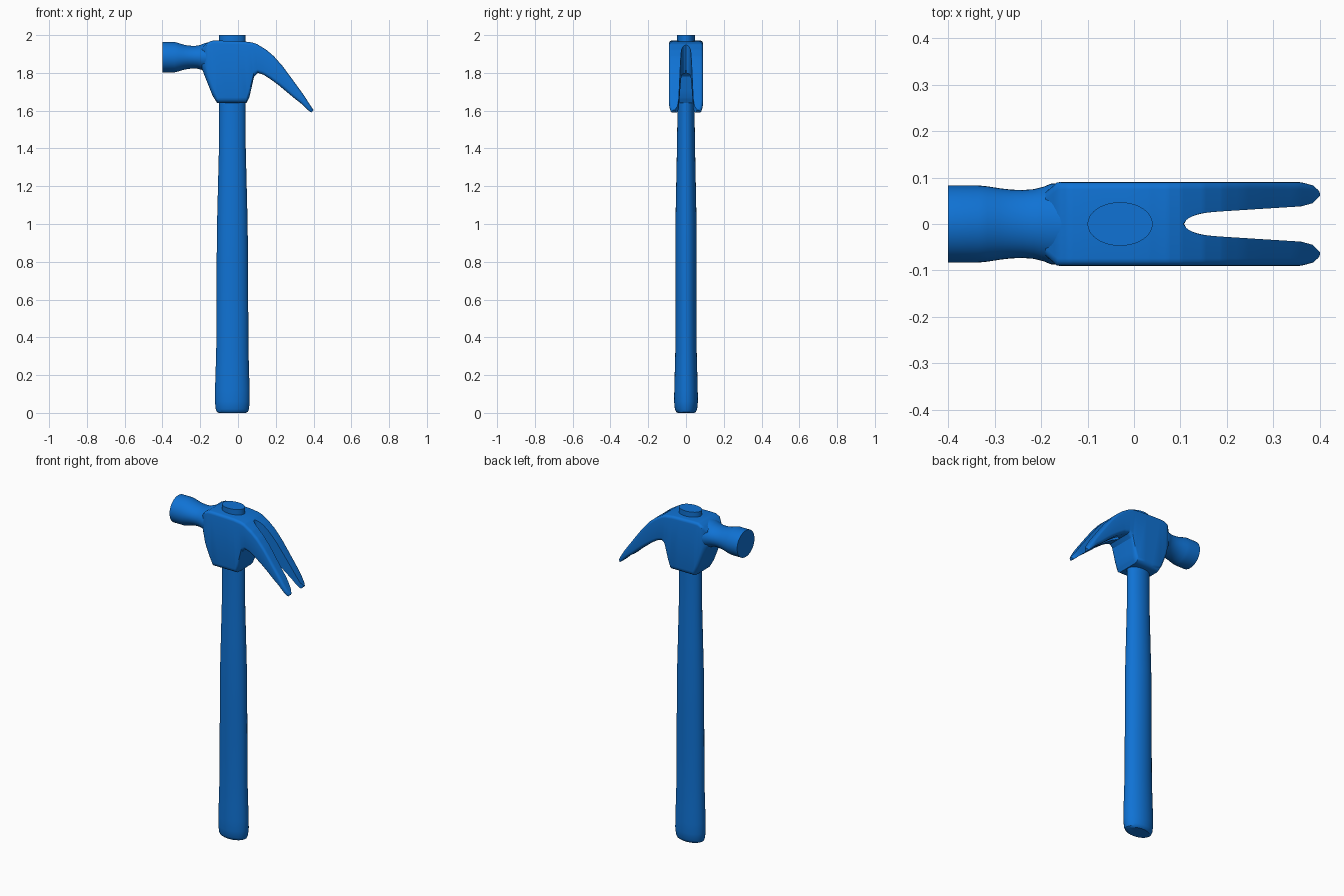
import bpy, bmesh, math

cube = bpy.data.objects.get("Cube")
if cube:
    bpy.data.objects.remove(cube, do_unlink=True)

BLUE = (0.005, 0.17, 0.66, 1.0)
mat = bpy.data.materials.new("blue")
mat.use_nodes = True
mat.diffuse_color = BLUE
mat.node_tree.nodes["Principled BSDF"].inputs["Base Color"].default_value = BLUE


def loft(name, rings, mirror=False):
    """Skin a list of equal-length point rings and cap both ends."""
    bm = bmesh.new()
    rows = [[bm.verts.new(p) for p in ring] for ring in rings]
    n = len(rows[0])
    for a, b in zip(rows, rows[1:]):
        for i in range(n):
            j = (i + 1) % n
            bm.faces.new((a[i], a[j], b[j], b[i]))
    bm.faces.new(rows[0][::-1])
    bm.faces.new(rows[-1])
    if mirror:
        # Open the centre plane, then reflect the half across it
        inner = [f for f in bm.faces if all(abs(v.co.y) < 1e-5 for v in f.verts)]
        bmesh.ops.delete(bm, geom=inner, context='FACES')
        half = bm.verts[:] + bm.edges[:] + bm.faces[:]
        copy = bmesh.ops.duplicate(bm, geom=half)["geom"]
        for v in copy:
            if isinstance(v, bmesh.types.BMVert):
                v.co.y *= -1
        bmesh.ops.remove_doubles(bm, verts=bm.verts[:], dist=1e-5)
    bmesh.ops.recalc_face_normals(bm, faces=bm.faces[:])
    me = bpy.data.meshes.new(name)
    bm.to_mesh(me)
    bm.free()
    me.materials.append(mat)
    ob = bpy.data.objects.new(name, me)
    bpy.context.collection.objects.link(ob)
    bpy.ops.object.select_all(action='DESELECT')
    ob.select_set(True)
    bpy.context.view_layer.objects.active = ob
    bpy.ops.object.shade_smooth_by_angle(angle=math.radians(32))
    return ob


def lerp(a, b, t):
    return a + (b - a) * t


def table(points, x):
    """Piecewise linear lookup."""
    if x <= points[0][0]:
        return points[0][1]
    for (x0, y0), (x1, y1) in zip(points, points[1:]):
        if x <= x1:
            return lerp(y0, y1, (x - x0) / (x1 - x0))
    return points[-1][1]


TURN = [2 * math.pi * i / 40 for i in range(40)]

# Handle: ellipses (z, half width x, half depth y)
handle = [(0, .072, .045), (.006, .082, .053), (.02, .088, .059), (.06, .092, .063),
          (.12, .092, .062), (.2, .089, .060), (.35, .085, .056), (.6, .084, .055),
          (.8, .083, .056), (1.0, .081, .056), (1.2, .076, .052), (1.4, .071, .048),
          (1.6, .070, .045), (1.9, .070, .047), (2.0, .070, .047)]
loft("handle", [[(-.03 + rx * math.cos(a), ry * math.sin(a), z) for a in TURN]
                for z, rx, ry in handle])

# Striking face and neck: ellipses along x (x, half depth y, half height z)
neck = [(-.4, .083, .080), (-.335, .083, .080), (-.315, .081, .075), (-.29, .077, .067),
        (-.265, .074, .062), (-.24, .073, .060), (-.215, .075, .061), (-.195, .080, .066),
        (-.178, .087, .074), (-.15, .088, .080)]
loft("striking_face", [[(x, ry * math.cos(a), 1.883 + rz * math.sin(a)) for a in TURN]
                       for x, ry, rz in neck])

# Head and claw half sections:
# top x, top z, bottom x, bottom z, bottom corner (depth, height)
keys = [(-.19, 1.935, -.19, 1.82, .03, .03),
        (-.165, 1.957, -.175, 1.78, .03, .06),
        (-.14, 1.97, -.135, 1.68, .03, .06),
        (-.11, 1.971, -.11, 1.64, .03, .03),
        (.03, 1.967, .045, 1.64, .03, .03),
        (.05, 1.964, .06, 1.67, .03, .05),
        (.075, 1.961, .085, 1.78, .02, .03),
        (.10, 1.953, .105, 1.80, .02, .02),
        (.15, 1.922, .135, 1.79, .02, .02),
        (.19, 1.888, .17, 1.768, .02, .02),
        (.235, 1.837, .215, 1.735, .02, .02),
        (.27, 1.79, .25, 1.706, .02, .02),
        (.31, 1.735, .295, 1.668, .018, .018),
        (.35, 1.68, .335, 1.637, .015, .015),
        (.385, 1.625, .372, 1.602, .01, .01),
        (.40, 1.603, .388, 1.59, .006, .006)]
OUTER = [(-.19, .068), (-.165, .09), (.36, .09), (.385, .083), (.40, .070)]
SLOT = [(.108, 0), (.112, .008), (.118, .013), (.128, .018), (.145, .023), (.17, .026),
        (.36, .038), (.385, .045), (.40, .060)]


def half_section(tx, tz, bx, bz, cy, cz):
    height = tz - bz
    cz = min(cz, height * .45)
    top_c = min(.016, height * .4)
    pts = [(0, 0, 1)]                       # inner top: fraction, inset, level
    for i in range(5):                      # rounded outer top corner
        a = math.pi / 2 * i / 4
        pts.append((1, top_c * (1 - math.sin(a)), 1 - top_c * (1 - math.cos(a)) / height))
    for i in range(5):                      # rounded outer bottom corner
        a = math.pi / 2 * i / 4
        pts.append((1, cy * (1 - math.cos(a)), cz * (1 - math.sin(a)) / height))
    pts.append((0, 0, 0))                   # inner bottom
    ring = []
    for side, inset, v in pts:
        x = lerp(bx, tx, v)
        yi, yo = table(SLOT, x), table(OUTER, x)
        y = max(yo - inset, lerp(yi, yo, .4)) if side else yi
        ring.append((x, y, lerp(bz, tz, v)))
    return ring


rings = []
for a, b in zip(keys, keys[1:]):
    steps = 8 if .07 < a[0] < .16 else 3
    for s in range(steps):
        rings.append(half_section(*[lerp(p, q, s / steps) for p, q in zip(a, b)]))
rings.append(half_section(*keys[-1]))
loft("head_and_claw", rings, mirror=True)
